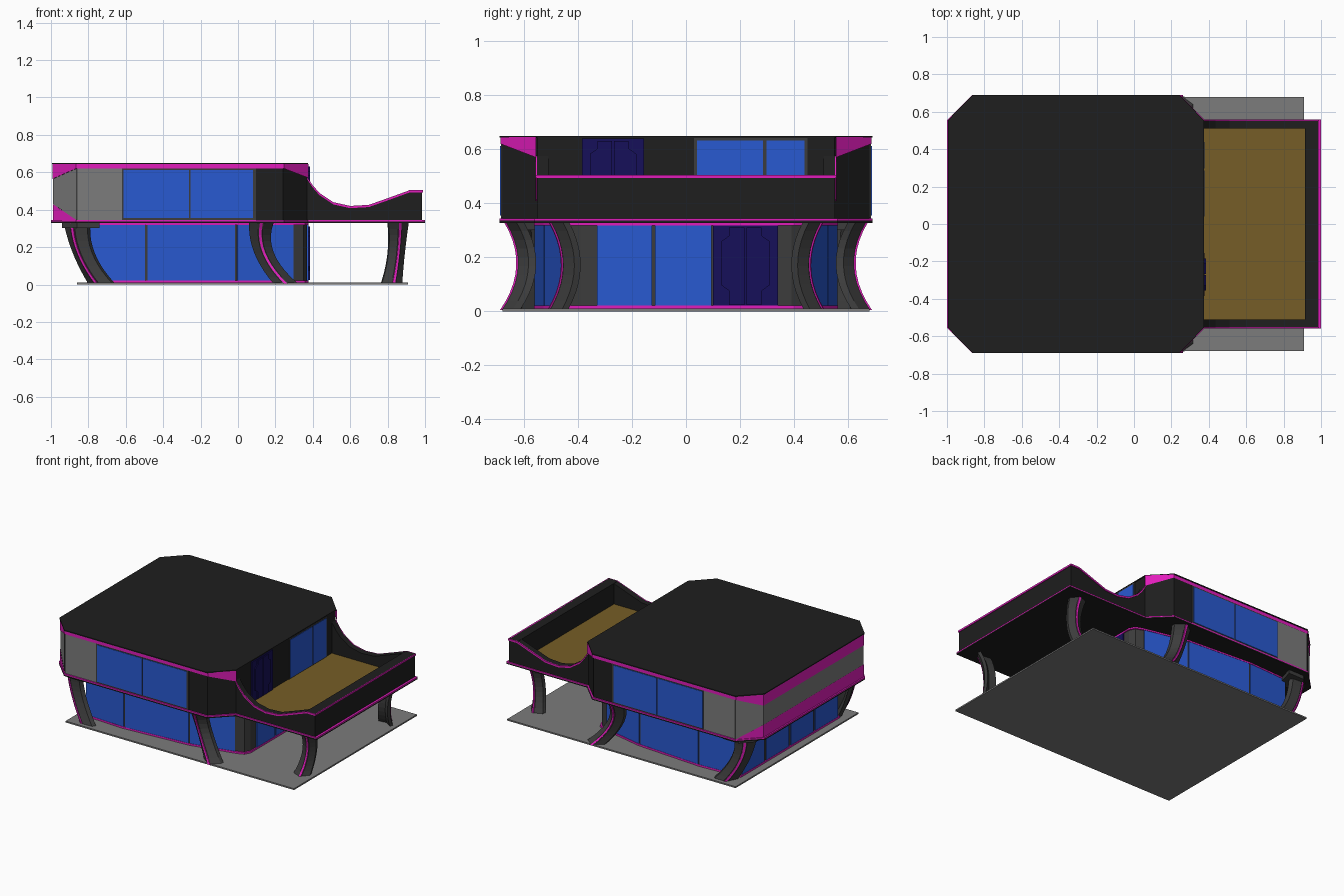
import bpy, bmesh
from mathutils import Vector

if "Cube" in bpy.data.objects:
    bpy.data.objects.remove(bpy.data.objects["Cube"])


def material(name, rgb):
    m = bpy.data.materials.new(name)
    m.diffuse_color = (*rgb, 1)
    m.use_nodes = True
    m.node_tree.nodes["Principled BSDF"].inputs["Base Color"].default_value = m.diffuse_color
    return m


BLACK = material("black", (0.013, 0.013, 0.013))
DARK = material("dark_grey", (0.045, 0.045, 0.045))
GREY = material("mid_grey", (0.2, 0.2, 0.2))
PINK = material("magenta", (0.75, 0.012, 0.5))
BLUE = material("glass_blue", (0.022, 0.1, 0.64))
NAVY = material("door_navy", (0.008, 0.005, 0.1))
WOOD = material("deck_brown", (0.18, 0.11, 0.02))


def loft(name, rings, mat, capped=True, closed=True):
    """Skin a stack of equal-length point rings."""
    bm = bmesh.new()
    vs = [[bm.verts.new(p) for p in r] for r in rings]
    n = len(rings[0])
    for a, b in zip(vs, vs[1:]):
        for i in range(n if closed else n - 1):
            j = (i + 1) % n
            bm.faces.new((a[i], a[j], b[j], b[i]))
    if capped:
        bm.faces.new(vs[0][::-1])
        bm.faces.new(vs[-1])
    bmesh.ops.recalc_face_normals(bm, faces=bm.faces)
    me = bpy.data.meshes.new(name)
    bm.to_mesh(me)
    bm.free()
    ob = bpy.data.objects.new(name, me)
    bpy.context.collection.objects.link(ob)
    if mat:
        me.materials.append(mat)
    return ob


def prism(name, plan, z0, z1, mat):
    return loft(name, [[(x, y, z) for x, y in plan] for z in (z0, z1)], mat)


def box(name, x0, x1, y0, y1, z0, z1, mat):
    return prism(name, [(x0, y0), (x1, y0), (x1, y1), (x0, y1)], z0, z1, mat)


def side(name, profile, y0, y1, mat):
    """Extrude an x/z profile along y."""
    return loft(name, [[(x, y, z) for x, z in profile] for y in (y0, y1)], mat)


def panel(name, p0, p1, z0, z1, mat, t=0.006, gap=0.006):
    """Thin upright slab along a wall segment, inset by gap at both ends."""
    a, b = Vector(p0), Vector(p1)
    d = (b - a).normalized()
    n = Vector((d.y, -d.x)) * t
    a, b = a + d * gap, b - d * gap
    prism(name, [a - n, b - n, b + n, a + n], z0, z1, mat)


def grow(plan, k):
    return [(x + k * (1 if x > -0.3 else -1), y + k * (1 if y > 0 else -1)) for x, y in plan]


def mirrored(half):
    return half + [(x, -y) for x, y in reversed(half)]


# Ground plate
box("base_plate", -0.86, 0.91, -0.68, 0.68, 0, 0.01, GREY)

# Lower storey: wall core, magenta trims
low = [(-0.80, -0.54), (-0.49, -0.555), (-0.01, -0.52), (0.30, -0.45), (0.35, -0.43), (0.37, -0.39)]
prism("lower_wall", mirrored(low), 0.01, 0.332, DARK)
prism("lower_bottom_trim", grow(mirrored(low), 0.008), 0.01, 0.022, PINK)
prism("lower_top_trim", grow(mirrored(low), 0.008), 0.318, 0.328, PINK)
for s in (1, -1):
    for p, q in zip(low[:3], low[1:4]):
        panel("lower_side_window", (p[0], p[1] * s), (q[0], q[1] * s), 0.022, 0.318, BLUE)
for i in range(4):
    y = -0.54 + 0.27 * i
    panel("lower_left_window", (-0.80, y), (-0.80, y + 0.27), 0.022, 0.318, BLUE, gap=0.012)
for y0, y1 in ((-0.335, -0.12), (-0.12, 0.1)):
    panel("lower_right_window", (0.37, y0), (0.37, y1), 0.022, 0.318, BLUE)


# Doors: slab with two raised leaves and a centre panel
def door(name, y0, y1, z0, z1):
    box(name, 0.36, 0.378, y0, y1, z0, z1, NAVY)
    m = (y0 + y1) / 2
    h = z1 - z0
    for s in (1, -1):
        w = (y1 - y0) / 2
        pts = [(0.03, 0.03), (0.5, 0.03), (0.5, 0.2), (0.75, 0.27), (0.75, 0.8), (0.5, 0.87), (0.5, 0.97), (0.03, 0.97)]
        loft(name + "_leaf", [[(x, m + s * w * a, z0 + h * b) for a, b in pts] for x in (0.37, 0.384)], NAVY)


door("lower_door", 0.1, 0.34, 0.015, 0.32)
door("upper_door", -0.385, -0.155, 0.355, 0.64)

# Floor slab with magenta edge
slab = [(-1, -0.555), (-0.865, -0.69), (0.245, -0.69), (0.375, -0.56), (1, -0.56)]
prism("floor_slab_underside", mirrored(slab), 0.328, 0.336, BLACK)
prism("floor_slab_edge", mirrored(slab), 0.336, 0.344, PINK)

# Upper storey: octagonal block
octo = [(-0.985, -0.55), (-0.86, -0.68), (0.24, -0.68), (0.37, -0.55)]
prism("upper_body", mirrored(octo), 0.344, 0.646, BLACK)
roof = [(-0.995, -0.555), (-0.863, -0.69), (0.243, -0.69), (0.374, -0.555)]
prism("roof", mirrored(roof), 0.643, 0.65, BLACK)


# Coloured bands wrapped round the walls, from right end via left end
def wrap(name, plan, lows, highs, mat, k):
    pts = grow(plan, k)
    loft(name, [[(x, y, z) for (x, y), z in zip(pts, zs)] for zs in (lows, highs)], mat, False, False)


ring = octo[::-1] + [(x, -y) for x, y in octo]
lo = [0.57, 0.62, 0.62, 0.565]
wrap("upper_magenta_band", ring, lo + lo[::-1], [0.645] * 8, PINK, 0.006)
left = octo[1::-1] + [(x, -y) for x, y in octo[:2]]
wrap("left_grey_band", left, [0.344, 0.43, 0.43, 0.344], [0.62, 0.565, 0.565, 0.62], GREY, 0.004)
wrap("left_lower_magenta", left, [0.344] * 4, [0.345, 0.43, 0.43, 0.345], PINK, 0.005)
for s in (1, -1):
    y = -0.68 * s
    panel("side_grey_panel", (-0.86, y), (-0.62, y), 0.346, 0.62, GREY, 0.004, 0)
    panel("side_window_frame", (-0.62, y), (0.095, y), 0.346, 0.62, DARK, 0.005, 0)
    panel("side_window", (-0.615, y), (-0.258, y), 0.355, 0.612, BLUE, 0.008, 0.004)
    panel("side_window", (-0.258, y), (0.085, y), 0.355, 0.612, BLUE, 0.008, 0.004)
panel("terrace_window_frame", (0.37, 0.03), (0.37, 0.45), 0.355, 0.642, DARK, 0.004, 0)
panel("terrace_window", (0.37, 0.035), (0.37, 0.292), 0.365, 0.633, BLUE, 0.007)
panel("terrace_window", (0.37, 0.292), (0.37, 0.445), 0.365, 0.633, BLUE, 0.007)

# Terrace: deck, swooping parapets, end wall
box("terrace_deck", 0.36, 0.92, -0.52, 0.52, 0.34, 0.36, WOOD)
swoop = [(0.37, 0.575), (0.40, 0.53), (0.435, 0.49), (0.51, 0.44), (0.60, 0.42),
         (0.70, 0.426), (0.81, 0.465), (0.92, 0.505), (0.985, 0.505)]
strip = swoop + [(x, z - 0.012) for x, z in reversed(swoop)]
for s in (1, -1):
    side("terrace_parapet", swoop + [(0.985, 0.344), (0.37, 0.344)], 0.51 * s, 0.552 * s, BLACK)
    side("parapet_magenta_edge", strip, 0.55 * s, 0.557 * s, PINK)
box("terrace_end_wall", 0.915, 0.985, -0.55, 0.55, 0.344, 0.505, BLACK)
box("end_wall_magenta_edge", 0.98, 0.99, -0.557, 0.557, 0.493, 0.505, PINK)


# Curved legs: chevron section swept through bottom, middle and top points
def leg(name, pts, out, width, depth, s):
    o = Vector(out).normalized()
    w = Vector((-o.y, o.x))
    chevron = [(-0.5, -0.1), (-0.1, 0.45), (0.1, 0.45), (0.5, -0.1), (0.5, -0.5), (0, -0.15), (-0.5, -0.5)]
    stripe = [(-0.06, 0.4), (-0.06, 0.55), (0.06, 0.55), (0.06, 0.4)]
    for part, sec, mat in (("", chevron, DARK), ("_stripe", stripe, PINK)):
        rings = []
        for i in range(11):
            t = i / 10
            k = ((1 - t) * (1 - 2 * t), 4 * t * (1 - t), t * (2 * t - 1))
            c = sum((Vector(p) * f for p, f in zip(pts, k)), Vector((0, 0)))
            flare = 1 + 0.5 * (2 * t - 1) ** 2 * 0.5
            q = [c + w * a * width * flare + o * b * depth for a, b in sec]
            rings.append([(v.x, v.y * s, 0.005 + 0.325 * t) for v in q])
        loft(name + part, rings, mat)


for s in (1, -1):
    leg("corner_leg", [(-0.74, -0.62), (-0.835, -0.585), (-0.87, -0.585)], (-0.5, -0.85), 0.12, 0.07, s)
    leg("middle_leg", [(0.255, -0.65), (0.14, -0.59), (0.125, -0.635)], (0, -1), 0.105, 0.07, s)
    leg("terrace_leg", [(0.825, -0.48), (0.85, -0.43), (0.86, -0.475)], (0.25, -1), 0.09, 0.06, s)
    prism("corner_leg_pad", [(x, y * s) for x, y in
          ((-0.94, -0.5), (-0.94, -0.57), (-0.86, -0.65), (-0.74, -0.65), (-0.78, -0.5))], 0.302, 0.33, DARK)
